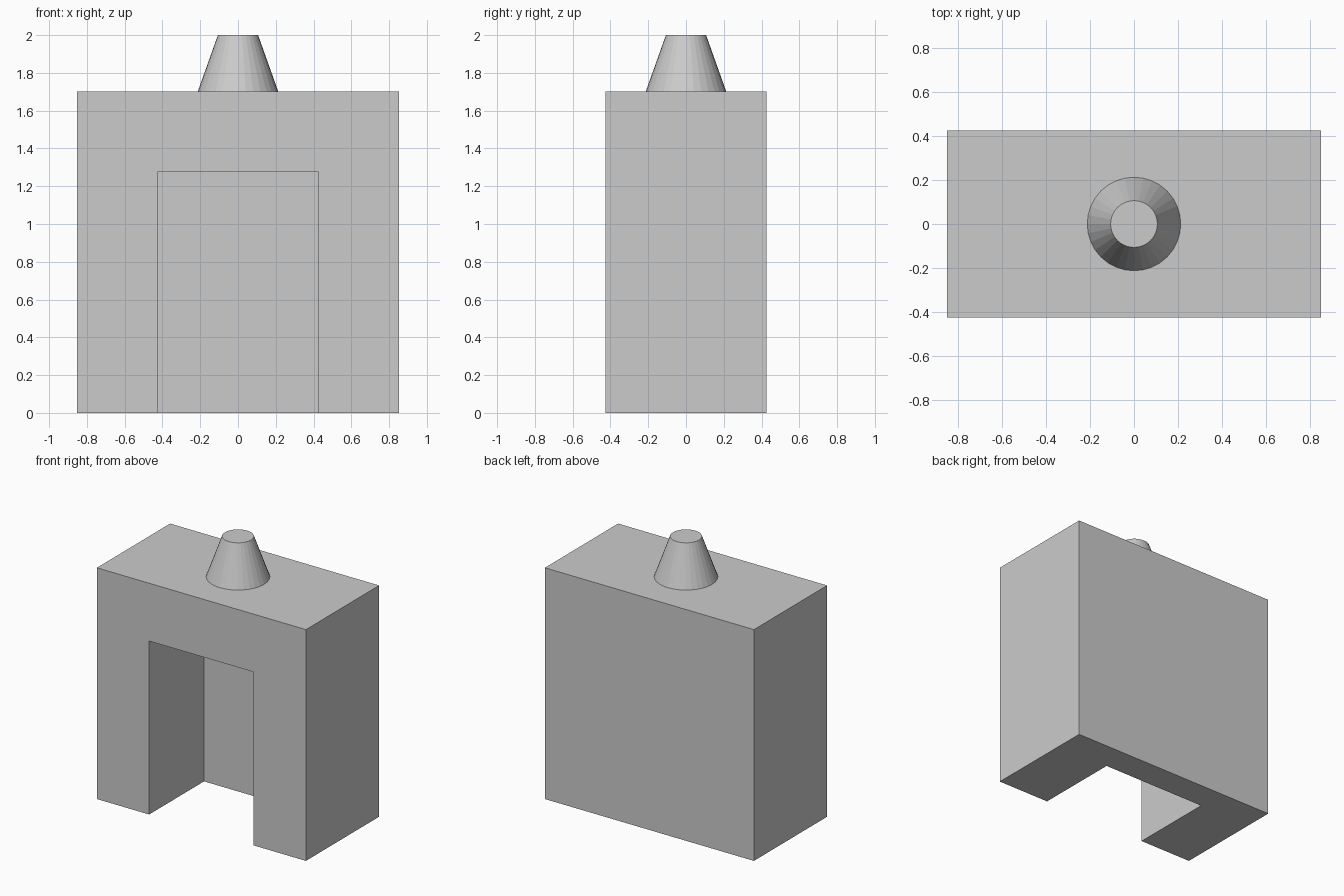
import bpy

if "Cube" in bpy.data.objects:
    bpy.data.objects.remove(bpy.data.objects["Cube"])

U = 2 / 9.4  # module: body is 8 x 4 x 8 modules, peg is 1.4 high


def box(name, x0, x1, y0, y1, z0, z1):
    bpy.ops.mesh.primitive_cube_add(
        size=1, location=((x0 + x1) / 2 * U, (y0 + y1) / 2 * U, (z0 + z1) / 2 * U))
    ob = bpy.context.object
    ob.name = name
    ob.scale = ((x1 - x0) * U, (y1 - y0) * U, (z1 - z0) * U)
    bpy.ops.object.transform_apply(location=True, rotation=False, scale=True)
    return ob


# Body block with a doorway recess open to the front and bottom
body = box("body", -4, 4, -2, 2, 0, 8)
cutter = box("recess_cutter", -2, 2, -3, 1, -1, 6)
mod = body.modifiers.new("recess", 'BOOLEAN')
mod.operation = 'DIFFERENCE'
mod.solver = 'EXACT'
mod.object = cutter
bpy.context.view_layer.objects.active = body
bpy.ops.object.modifier_apply(modifier=mod.name)
bpy.data.objects.remove(cutter, do_unlink=True)

# Tapered peg on top
bpy.ops.mesh.primitive_cone_add(vertices=32, radius1=U, radius2=U / 2,
                                depth=1.4 * U, location=(0, 0, 8.7 * U))
bpy.context.object.name = "top_peg"
